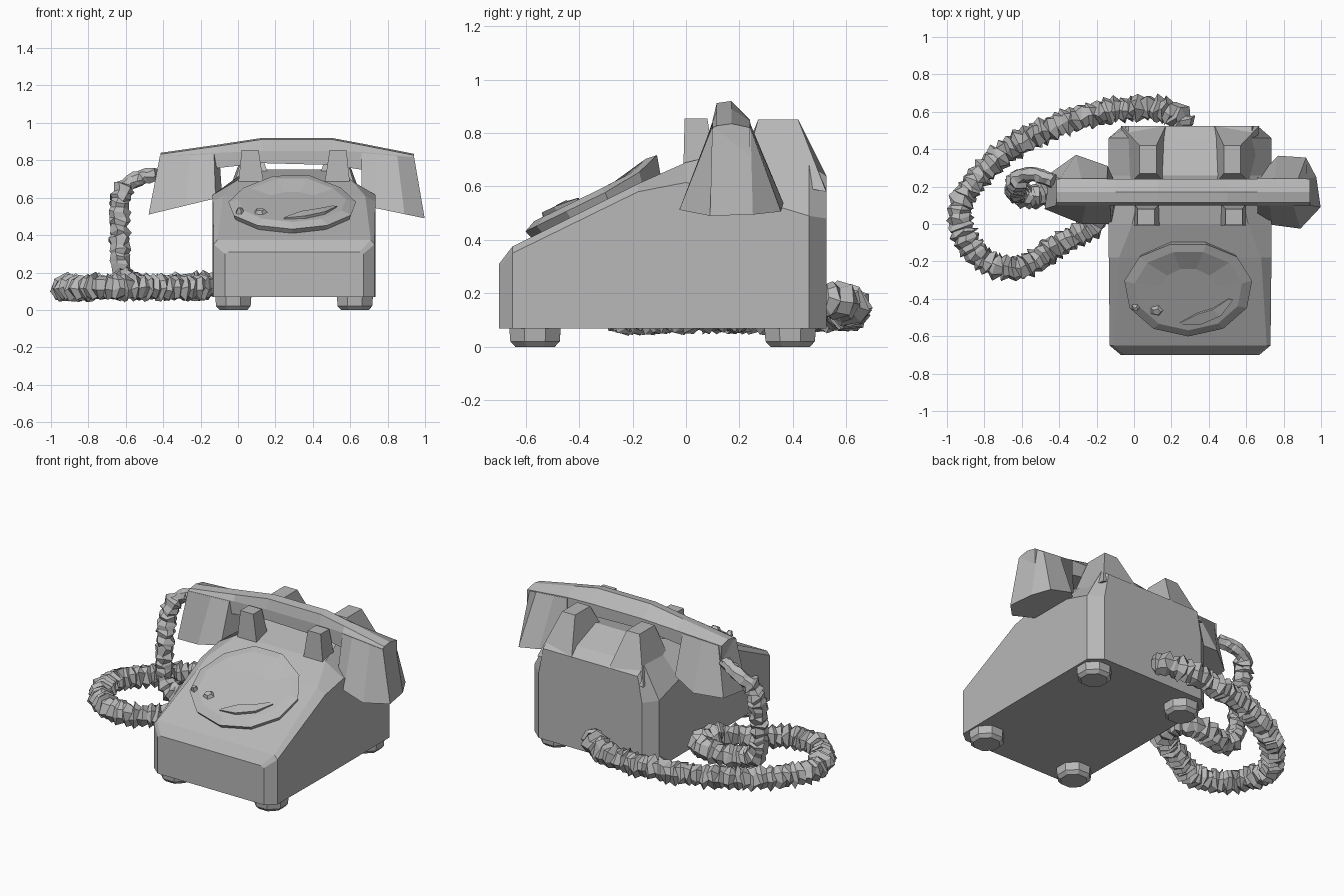
import bpy, bmesh, math, random
from mathutils import Vector, Matrix

random.seed(4)
if "Cube" in bpy.data.objects:
    bpy.data.objects.remove(bpy.data.objects["Cube"])

grey = bpy.data.materials.new("plain grey")
grey.use_nodes = True
COLOUR = (0.48, 0.48, 0.48, 1)
grey.diffuse_color = COLOUR
grey.node_tree.nodes["Principled BSDF"].inputs["Base Color"].default_value = COLOUR
MID = 0.3  # centre line of the body


def loft(name, rings):
    """Skin a list of equal-length rings and cap both ends."""
    bm = bmesh.new()
    loops = [[bm.verts.new(p) for p in ring] for ring in rings]
    for a, b in zip(loops, loops[1:]):
        for i in range(len(a)):
            j = (i + 1) % len(a)
            bm.faces.new((a[i], a[j], b[j], b[i]))
    bm.faces.new(loops[0])
    bm.faces.new(loops[-1])
    bmesh.ops.recalc_face_normals(bm, faces=bm.faces)
    mesh = bpy.data.meshes.new(name)
    bm.to_mesh(mesh)
    bm.free()
    mesh.materials.append(grey)
    obj = bpy.data.objects.new(name, mesh)
    bpy.context.collection.objects.link(obj)
    return obj


def rect(x0, x1, y0, y1, z):
    return [(x0, y0, z), (x1, y0, z), (x1, y1, z), (x0, y1, z)]


def disc(x, y, z, r, n, turn=0.0):
    return [(x + r * math.cos(turn + i * math.tau / n),
             y + r * math.sin(turn + i * math.tau / n), z) for i in range(n)]


# Body: cross-sections from front to back (y, half width, shoulder z, top half width, top z)
sections = [(-0.70, 0.37, 0.30, 0.35, 0.31), (-0.65, 0.43, 0.35, 0.41, 0.375),
            (-0.18, 0.435, 0.58, 0.38, 0.61), (0.0, 0.435, 0.615, 0.31, 0.69),
            (0.26, 0.435, 0.55, 0.25, 0.75), (0.46, 0.435, 0.49, 0.33, 0.685),
            (0.525, 0.36, 0.48, 0.33, 0.64)]
loft("body", [[(MID + x, y, z) for x, z in
               ((-w, 0.068), (-w, s), (-t, top), (t, top), (w, s), (w, 0.068))]
              for y, w, s, t, top in sections])

# Feet and cradle prongs, in mirrored pairs
for side, label in ((-1, "right"), (1, "left")):
    for y, end in ((-0.565, "front"), (0.39, "rear")):
        x = MID + side * 0.325
        loft(f"{end}_{label}_foot", [disc(x, y, 0.0, 0.08, 8, 0.39),
                                     disc(x, y, 0.02, 0.1, 8, 0.39),
                                     disc(x, y, 0.08, 0.105, 8, 0.39)])

    def prong(name, base, top):
        rings = [[(MID + side * x, y, z) for x, y, z in r] for r in (base, top)]
        loft(name, rings)

    prong(f"front_{label}_prong", rect(0.16, 0.30, -0.01, 0.11, 0.66),
          rect(0.19, 0.28, -0.005, 0.08, 0.855))
    prong(f"rear_{label}_prong",
          [(0.13, 0.21, 0.70), (0.33, 0.21, 0.64), (0.37, 0.525, 0.58), (0.13, 0.525, 0.64)],
          rect(0.18, 0.27, 0.27, 0.42, 0.85))

# Dial: shallow tilted disc whose back edge lifts off the body
tilt = Matrix.Translation((MID - 0.01, -0.345, 0.568)) @ Matrix.Rotation(math.radians(26), 4, 'X')


def on_dial(points):
    return [tilt @ Vector((x, y * 0.84, z + max(0.0, y - 0.18) * 0.27)) for x, y, z in points]


loft("dial", [on_dial(disc(0, 0, z, r, 11, 0.145)) for z, r in
              ((-0.1, 0.31), (-0.01, 0.345), (0.01, 0.29), (0.01, 0.15))])
arc = [(0.25 * math.cos(a), 0.25 * math.sin(a)) for a in (-1.75, -1.3, -0.8, -0.3)]
loft("dial_crescent", [on_dial([(x, y, 0.0), (x, y, h), (x * k, y * k, h), (x * k, y * k, 0.0)])
                       for (x, y), k, h in zip(arc, (0.95, 0.7, 0.75, 0.9),
                                               (0.016, 0.026, 0.026, 0.016))])
for name, x, y, r in (("finger_stop", -0.17, -0.15, 0.045), ("dial_stud", -0.28, -0.13, 0.025)):
    loft(name, [on_dial(disc(x, y, 0.0, r, 5)), on_dial(disc(x, y, 0.028, r * 0.5, 5))])

# Handset grip: ridged bar (x, shoulder z, ridge z, underside z)
grip = [(-0.415, 0.825, 0.84, 0.72), (-0.10, 0.84, 0.885, 0.76), (0.13, 0.85, 0.92, 0.785),
        (0.50, 0.85, 0.92, 0.775), (0.66, 0.845, 0.89, 0.75), (0.94, 0.82, 0.835, 0.70)]
loft("handset_grip", [[(x, 0.10, b), (x, 0.10, s), (x, 0.115, r - 0.008), (x, 0.17, r),
                       (x, 0.24, s), (x, 0.24, b)] for x, s, r, b in grip])


# Handset caps: each mouth outline narrows upwards to the width of the grip
def cap(name, mouth, top_x, top_z, mouth_z):
    low = min(x for x, y in mouth)
    span = max(x for x, y in mouth) - low
    rings = [[], []]
    for x, y in mouth:
        u = (x - low) / span
        rings[0].append((top_x[0] + u * (top_x[1] - top_x[0]), min(max(y, 0.098), 0.242),
                         top_z[0] + u * (top_z[1] - top_z[0])))
        rings[1].append((x, y, mouth_z[0] + u * (mouth_z[1] - mouth_z[0])))
    loft(name, rings)


cap("right_cap", [(-0.478, 0.08), (-0.45, 0.27), (-0.31, 0.37), (-0.14, 0.31), (-0.085, 0.18),
                  (-0.12, 0.0), (-0.28, 0.0)], (-0.418, -0.10), (0.822, 0.835), (0.51, 0.605))
cap("left_cap", [(0.998, 0.09), (0.975, 0.25), (0.92, 0.355), (0.77, 0.365), (0.66, 0.25),
                 (0.66, 0.04), (0.74, -0.005), (0.89, -0.025)],
    (0.66, 0.942), (0.84, 0.815), (0.56, 0.49))


# Cord: crumpled tube along a smooth path from the back of the body to the handset
path = [Vector(p) for p in (
    (0.28, 0.50, 0.18), (0.21, 0.59, 0.16), (0.02, 0.62, 0.14), (-0.32, 0.56, 0.13),
    (-0.68, 0.39, 0.12), (-0.91, 0.14, 0.12), (-0.91, -0.05, 0.12), (-0.79, -0.2, 0.12),
    (-0.60, -0.23, 0.12), (-0.40, -0.11, 0.12), (-0.22, 0.0, 0.12), (-0.20, 0.14, 0.12),
    (-0.34, 0.20, 0.12), (-0.52, 0.15, 0.12), (-0.62, 0.16, 0.20), (-0.635, 0.18, 0.42),
    (-0.63, 0.22, 0.60), (-0.59, 0.26, 0.67), (-0.51, 0.26, 0.71), (-0.40, 0.21, 0.73))]


def spline(a, b, c, d, t):
    return 0.5 * (2 * b + (c - a) * t + (2 * a - 5 * b + 4 * c - d) * t * t
                  + (3 * b - a - 3 * c + d) * t ** 3)


points = []
ends = [path[0]] + path + [path[-1]]
for a, b, c, d in zip(ends, ends[1:], ends[2:], ends[3:]):
    steps = max(2, round((c - b).length / 0.022))
    points += [spline(a, b, c, d, i / steps) for i in range(steps)]
rings = []
side_dir = Vector((1, 1, 0))
for i in range(1, len(points) - 1):
    along = (points[i + 1] - points[i - 1]).normalized()
    side_dir = (side_dir - along * side_dir.dot(along)).normalized()
    up = along.cross(side_dir)
    hanging = points[i].z > 0.2
    size = (0.062, 0.05)[i % 2] if hanging else (0.077, 0.059)[i % 2]
    if points[i].z > 0.66:
        size = 0.042
    ring = []
    for k in range(7):
        angle = k * math.tau / 7 + random.uniform(-0.2, 0.2)
        r = size * random.uniform(0.82, 1.1)
        ring.append(points[i] + (side_dir * math.cos(angle) + up * math.sin(angle)) * r
                    + along * random.uniform(-0.015, 0.015))
    rings.append(ring)
loft("coiled_cord", rings)
